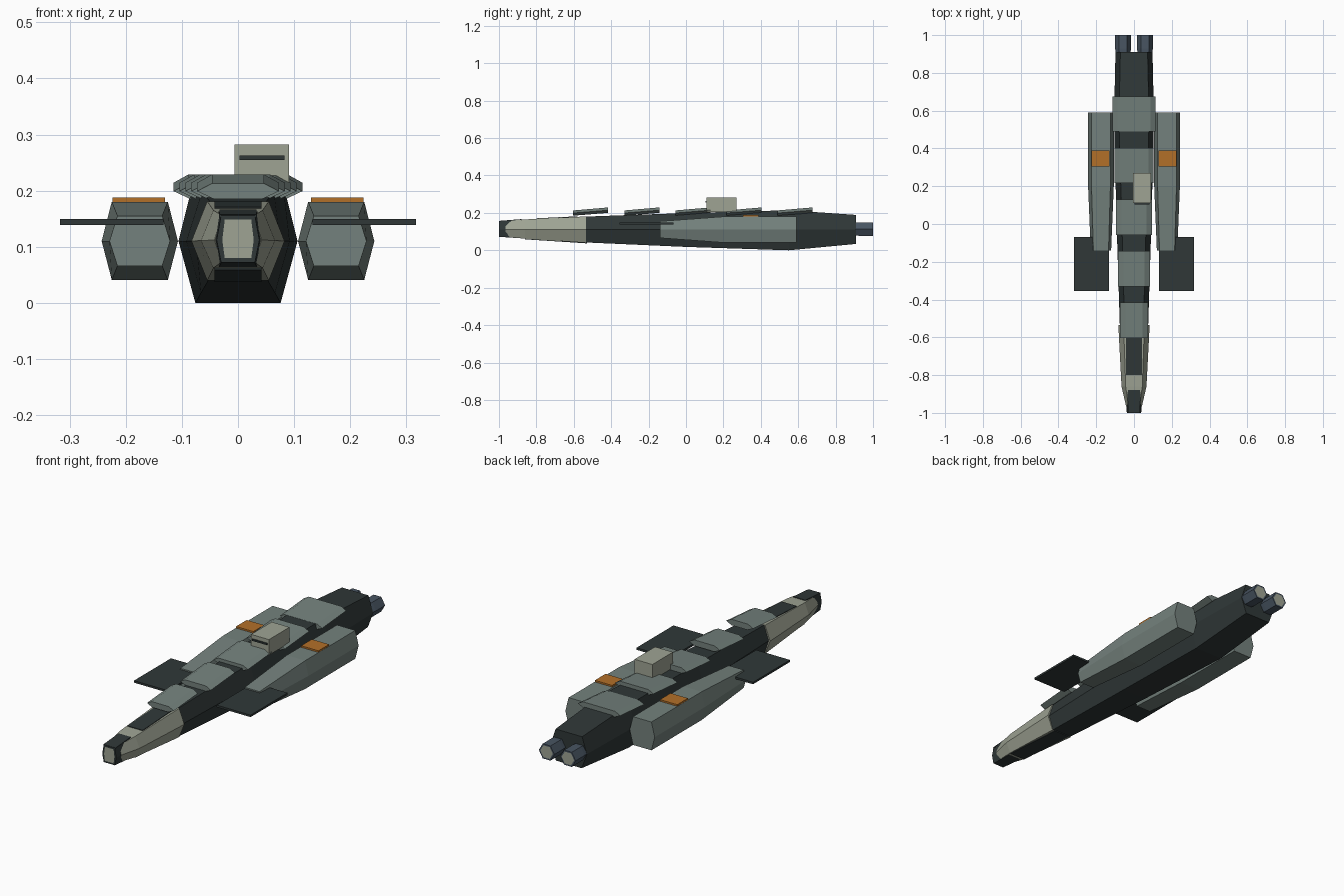
import bpy, bmesh, math
from mathutils import Vector

if "Cube" in bpy.data.objects:
    bpy.data.objects.remove(bpy.data.objects["Cube"])


def material(name, rgb):
    m = bpy.data.materials.new(name)
    m.diffuse_color = (*rgb, 1)
    m.use_nodes = True
    m.node_tree.nodes["Principled BSDF"].inputs["Base Color"].default_value = m.diffuse_color
    return m


DARK = material("dark hull", (0.029, 0.039, 0.039))
PLATE = material("grey green armour", (0.175, 0.222, 0.205))
PALE = material("pale grey", (0.345, 0.37, 0.295))
ORANGE = material("orange", (0.45, 0.16, 0.022))
BLUE = material("blue grey engine", (0.065, 0.09, 0.122))


def finish(name, bm, *mats):
    bmesh.ops.recalc_face_normals(bm, faces=bm.faces)
    mesh = bpy.data.meshes.new(name)
    bm.to_mesh(mesh)
    bm.free()
    for m in mats:
        mesh.materials.append(m)
    ob = bpy.data.objects.new(name, mesh)
    bpy.context.collection.objects.link(ob)
    return ob


def loft(name, sections, *mats, cx=0, inset_y=None, inset=0.01):
    """Hexagonal loft; section = (y, half mid, half top, half bottom, z bottom, z mid, z top).
    The end cap lying at inset_y gets an inset panel in the second material."""
    bm = bmesh.new()
    rings = []
    for y, m, t, b, z0, z1, z2 in sections:
        pts = [(-b, z0), (b, z0), (m, z1), (t, z2), (-t, z2), (-m, z1)]
        rings.append([bm.verts.new((cx + x, y, z)) for x, z in pts])
    for a, b in zip(rings, rings[1:]):
        for i in range(6):
            j = (i + 1) % 6
            bm.faces.new((a[i], a[j], b[j], b[i]))
    caps = [bm.faces.new(rings[0]), bm.faces.new(rings[-1])]
    bm.normal_update()
    for cap in caps:
        if inset_y is not None and abs(cap.calc_center_median().y - inset_y) < 1e-4:
            bmesh.ops.inset_region(bm, faces=[cap], thickness=inset)
            cap.material_index = 1
    return finish(name, bm, *mats)


def box(name, lo, hi, mat):
    lo, hi = Vector(lo), Vector(hi)
    bm = bmesh.new()
    bmesh.ops.create_cube(bm, size=1)
    bmesh.ops.scale(bm, vec=hi - lo, verts=bm.verts)
    bmesh.ops.translate(bm, vec=(lo + hi) / 2, verts=bm.verts)
    return finish(name, bm, mat)


# Main hull with pale sensor panel at the tip
loft("hull", [
    (-1.00, 0.038, 0.030, 0.030, 0.072, 0.112, 0.156),
    (-0.88, 0.046, 0.036, 0.034, 0.064, 0.111, 0.163),
    (-0.54, 0.075, 0.050, 0.052, 0.042, 0.110, 0.180),
    (0.00, 0.092, 0.064, 0.066, 0.018, 0.110, 0.199),
    (0.55, 0.106, 0.080, 0.076, 0.000, 0.110, 0.214),
    (0.91, 0.098, 0.072, 0.070, 0.034, 0.110, 0.189),
], DARK, PALE, inset_y=-1.0)

# Pale nose cladding
loft("nose_cladding", [
    (-0.965, 0.042, 0.029, 0.029, 0.073, 0.112, 0.156),
    (-0.86, 0.066, 0.044, 0.044, 0.062, 0.111, 0.165),
    (-0.535, 0.083, 0.055, 0.055, 0.040, 0.110, 0.181),
], PALE)


# Dark strips on nose, following its slope
def strip(name, y0, y1, half, z0, z1):
    loft(name, [(y, half, half, half, z - 0.003, z, z + 0.003)
                for y, z in ((y0, z0), (y1, z1))], DARK)


strip("canopy_strip", -0.80, -0.58, 0.042, 0.168, 0.1785)
strip("tip_strip", -0.998, -0.88, 0.033, 0.1545, 0.1635)
strip("belly_strip", -0.86, -0.53, 0.042, 0.0615, 0.040)

# Tilted dorsal armour plates, widening toward the stern
for k in range(5):
    y = -0.603 + 0.273 * k
    w = 0.073 + 0.0105 * k
    loft(f"dorsal_plate_{k + 1}", [
        (y, w, w - 0.027, w - 0.03, 0.185, 0.199, 0.213),
        (y + 0.187, w, w - 0.027, w - 0.03, 0.200, 0.214, 0.229),
    ], PLATE)

# Offset bridge tower with a window slit
box("bridge_tower", (-0.006, 0.11, 0.205), (0.091, 0.27, 0.282), PALE)
box("bridge_window", (0.003, 0.104, 0.255), (0.083, 0.112, 0.263), DARK)

# Paired side parts
for s, side in ((-1, "left"), (1, "right")):
    loft(f"side_pod_{side}", [
        (-0.14, 0.054, 0.040, 0.040, 0.066, 0.110, 0.155),
        (0.20, 0.068, 0.050, 0.050, 0.041, 0.110, 0.180),
        (0.59, 0.068, 0.050, 0.050, 0.041, 0.110, 0.180),
    ], PLATE, cx=s * 0.175)
    x0, x1 = sorted((s * 0.130, s * 0.224))
    box(f"pod_marking_{side}", (x0, 0.305, 0.179), (x1, 0.388, 0.188), ORANGE)
    x0, x1 = sorted((s * 0.133, s * 0.317))
    box(f"fin_{side}", (x0, -0.355, 0.139), (x1, -0.068, 0.149), DARK)
    # Engine nozzle with pale exhaust face
    loft(f"engine_{side}", [
        (0.85, 0.034, 0.017, 0.017, 0.084, 0.113, 0.142),
        (0.93, 0.042, 0.021, 0.021, 0.077, 0.113, 0.149),
        (1.00, 0.042, 0.021, 0.021, 0.077, 0.113, 0.149),
    ], BLUE, PALE, cx=s * 0.058, inset_y=1.0, inset=0.008)
